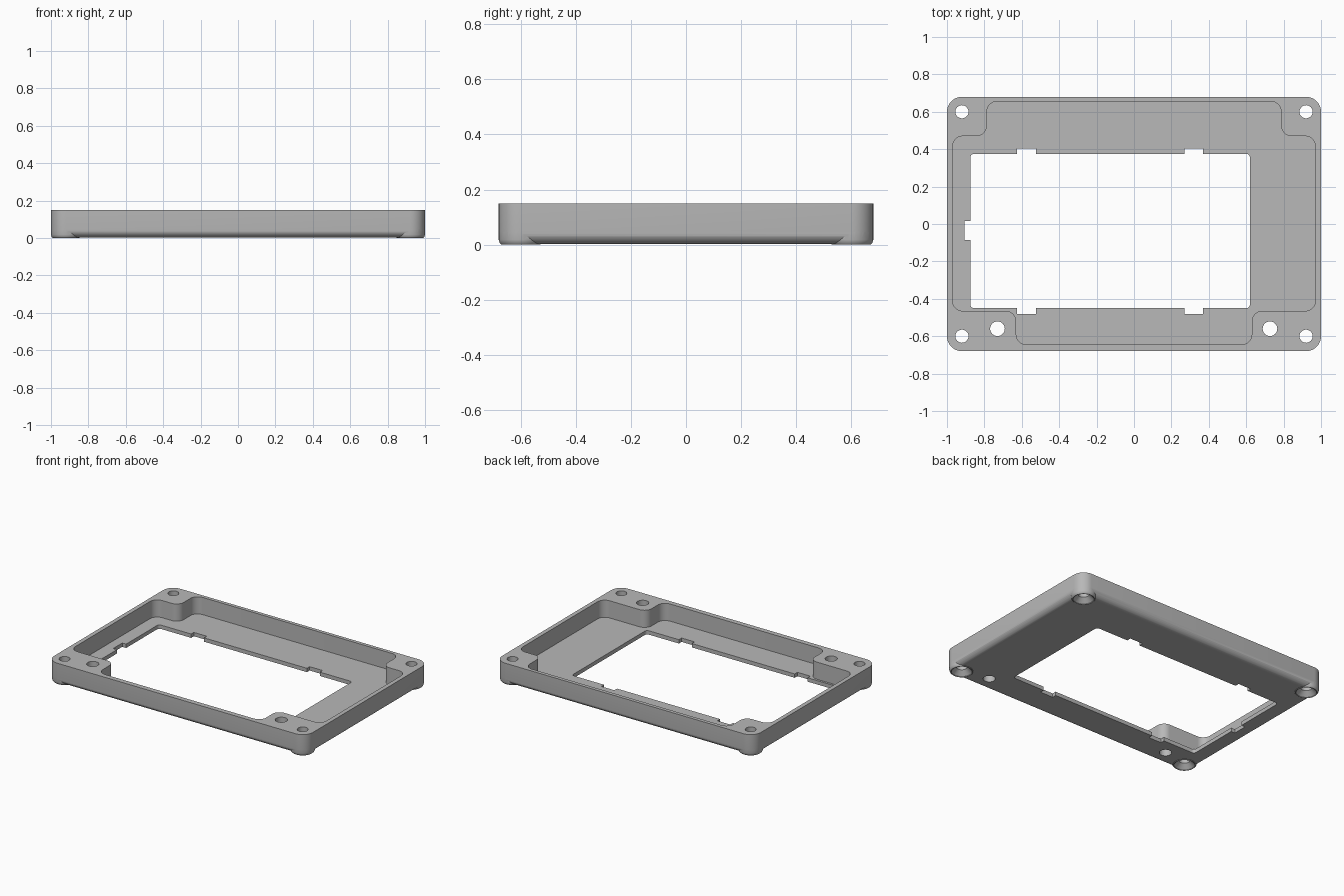
import bpy, bmesh, math
from mathutils import Vector

cube = bpy.data.objects.get("Cube")
if cube:
    bpy.data.objects.remove(cube, do_unlink=True)

grey = bpy.data.materials.new("plain grey")
grey.use_nodes = True
colour = (0.48, 0.48, 0.48, 1)
grey.diffuse_color = colour
grey.node_tree.nodes["Principled BSDF"].inputs["Base Color"].default_value = colour

HEIGHT, FLOOR, CORNER, FILLET = 0.15, 0.03, 0.08, 0.045
HALF_X, HALF_Y = 1.0, 0.68


def rounded(corners, radius, steps=8):
    """Outline of a right-angled polygon with every corner rounded."""
    points = [Vector(c) for c in corners]
    outline = []
    for i, p in enumerate(points):
        u = (points[i - 1] - p).normalized()
        v = (points[(i + 1) % len(points)] - p).normalized()
        centre = p + radius * (u + v)
        for k in range(steps + 1):
            t = math.pi / 2 * k / steps
            outline.append(centre - radius * (v * math.cos(t) + u * math.sin(t)))
    return outline


def box(x0, x1, y0, y1):
    return [Vector(c) for c in ((x0, y0), (x1, y0), (x1, y1), (x0, y1))]


def circle(x, y, radius, sides=40):
    return [Vector((x + radius * math.cos(math.tau * k / sides),
                    y + radius * math.sin(math.tau * k / sides))) for k in range(sides)]


def loft(name, rings):
    """Closed solid through a stack of (outline, height) rings."""
    bm = bmesh.new()
    loops = [[bm.verts.new((p.x, p.y, z)) for p in ring] for ring, z in rings]
    for a, b in zip(loops, loops[1:]):
        for i in range(len(a)):
            j = (i + 1) % len(a)
            bm.faces.new((a[i], a[j], b[j], b[i]))
    bm.faces.new(loops[0])
    bm.faces.new(loops[-1])
    bmesh.ops.recalc_face_normals(bm, faces=bm.faces)
    mesh = bpy.data.meshes.new(name)
    bm.to_mesh(mesh)
    bm.free()
    mesh.materials.append(grey)
    obj = bpy.data.objects.new(name, mesh)
    bpy.context.collection.objects.link(obj)
    return obj


def combine(target, tool, operation="DIFFERENCE"):
    mod = target.modifiers.new(tool.name, "BOOLEAN")
    mod.operation, mod.solver, mod.object = operation, "EXACT", tool
    bpy.context.view_layer.objects.active = target
    bpy.ops.object.modifier_apply(modifier=mod.name)
    bpy.data.objects.remove(tool, do_unlink=True)


# Outer shell with a rounded bottom edge
rings = []
for k in range(9):
    t = math.pi / 2 * k / 8
    inset = FILLET * (1 - math.sin(t))
    outline = rounded(box(inset - HALF_X, HALF_X - inset, inset - HALF_Y, HALF_Y - inset),
                      CORNER - inset)
    rings.append((outline, 0.003 + FILLET * (1 - math.cos(t))))
rings.append((rings[-1][0], HEIGHT))
frame = loft("enclosure_frame", rings)

# Corner feet, fuller than the rounded edge
corner_spots = [(sx * (HALF_X - CORNER), sy * (HALF_Y - CORNER))
                for sx in (-1, 1) for sy in (-1, 1)]
for x, y in corner_spots:
    foot = loft("corner_foot", [(circle(x, y, 0.07), 0), (circle(x, y, 0.076), 0.006),
                                (circle(x, y, 0.0795), 0.018), (circle(x, y, 0.0795), 0.07)])
    combine(frame, foot, "UNION")

# Stepped pocket that leaves solid screw blocks in the corners
px, back, front = 0.97, 0.655, -0.645
half = [(0.63, front), (0.63, -0.465), (px, -0.465), (px, 0.47), (0.787, 0.47), (0.787, back)]
pocket = half + [(-x, y) for x, y in reversed(half)]
outline = rounded(pocket, 0.055)
combine(frame, loft("pocket_cutter", [(outline, FLOOR), (outline, HEIGHT + 0.1)]))

# Display window with clip notches
cuts = [rounded(box(-0.875, 0.62, -0.45, 0.375), 0.02, 4),
        box(-0.905, -0.8, -0.085, 0.015)]
for x in (-0.625, 0.27):
    cuts += [box(x, x + 0.1, 0.3, 0.405), box(x, x + 0.1, -0.48, -0.4)]
for outline in cuts:
    combine(frame, loft("window_cutter", [(outline, -0.1), (outline, HEIGHT)]))

# Corner screw holes, countersunk from below
for x, y in corner_spots:
    wide, narrow = circle(x, y, 0.066), circle(x, y, 0.035)
    combine(frame, loft("screw_cutter", [(wide, -0.05), (wide, 0.004), (narrow, 0.035),
                                         (narrow, HEIGHT + 0.1)]))

# Plain holes in the front blocks
for x in (-0.73, 0.727):
    hole = circle(x, -0.56, 0.039)
    combine(frame, loft("hole_cutter", [(hole, -0.1), (hole, HEIGHT + 0.1)]))

# Smooth rounded surfaces, sharp edges kept
bpy.ops.object.select_all(action="DESELECT")
frame.select_set(True)
bpy.context.view_layer.objects.active = frame
bpy.ops.object.shade_smooth_by_angle(angle=math.radians(30))
